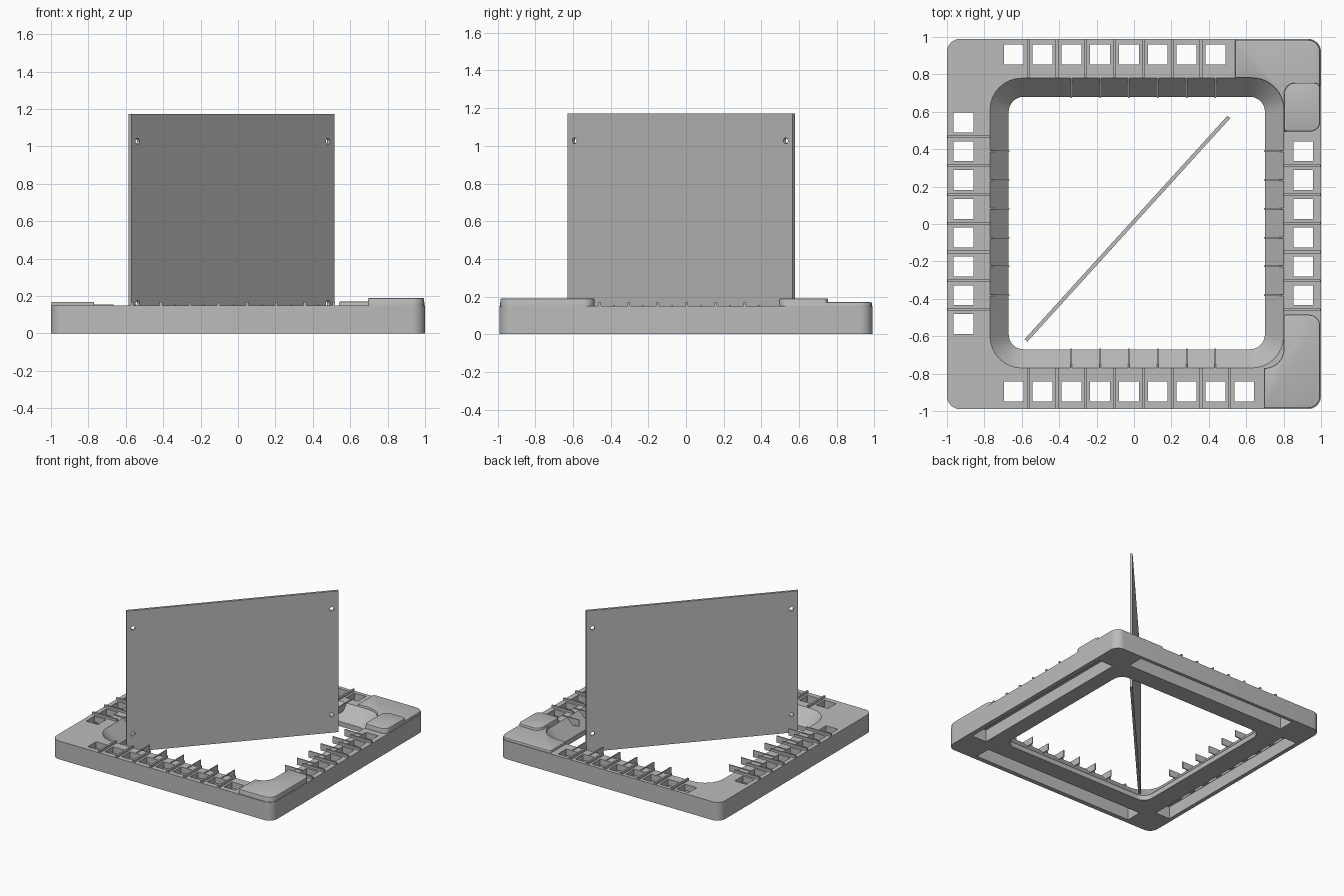
import bpy, bmesh, math
from mathutils import Vector, Matrix

if "Cube" in bpy.data.objects:
    bpy.data.objects.remove(bpy.data.objects["Cube"])

gray = bpy.data.materials.new("light gray")
gray.diffuse_color = (0.5, 0.5, 0.5, 1)
gray.use_nodes = True
gray.node_tree.nodes["Principled BSDF"].inputs["Base Color"].default_value = gray.diffuse_color


def fillet(corners, n=8):
    """Round each (x, y, radius) corner of an outline."""
    out = []
    for i, (x, y, r) in enumerate(corners):
        p = Vector((x, y))
        a = (Vector(corners[i - 1][:2]) - p).normalized()
        b = (Vector(corners[(i + 1) % len(corners)][:2]) - p).normalized()
        if r == 0:
            out.append(p)
            continue
        centre = p + (a + b) * r
        for k in range(n + 1):
            t = math.pi / 2 * k / n
            out.append(centre - b * r * math.cos(t) - a * r * math.sin(t))
    return out


def rect(x0, x1, y0, y1, r):
    return fillet([(x0, y0, r), (x1, y0, r), (x1, y1, r), (x0, y1, r)])


def finish(name, bm, smooth=True):
    bmesh.ops.recalc_face_normals(bm, faces=bm.faces)
    me = bpy.data.meshes.new(name)
    bm.to_mesh(me)
    bm.free()
    me.materials.append(gray)
    ob = bpy.data.objects.new(name, me)
    bpy.context.collection.objects.link(ob)
    bpy.ops.object.select_all(action='DESELECT')
    ob.select_set(True)
    bpy.context.view_layer.objects.active = ob
    if smooth:
        bpy.ops.object.shade_smooth_by_angle(angle=math.radians(30))
    return ob


def boxes(name, specs):
    """One object from boxes given as (x0, x1, y0, y1, z0, z1)."""
    bm = bmesh.new()
    for x0, x1, y0, y1, z0, z1 in specs:
        m = Matrix.Translation(((x0 + x1) / 2, (y0 + y1) / 2, (z0 + z1) / 2))
        bmesh.ops.create_cube(bm, size=1, matrix=m @ Matrix.Diagonal((x1 - x0, y1 - y0, z1 - z0, 1)))
    return finish(name, bm, False)


def cut(ob, cutter):
    mod = ob.modifiers.new("cut", 'BOOLEAN')
    mod.operation, mod.solver, mod.object = 'DIFFERENCE', 'EXACT', cutter
    bpy.ops.object.select_all(action='DESELECT')
    ob.select_set(True)
    bpy.context.view_layer.objects.active = ob
    bpy.ops.object.modifier_apply(modifier=mod.name)
    bpy.data.objects.remove(cutter)


def pad(name, corners, top):
    """Raised pad with a softened top edge."""
    bm = bmesh.new()
    pts = fillet(corners)
    low = [bm.verts.new((p.x, p.y, 0.14)) for p in pts]
    face = bm.faces.new(low)
    ext = bmesh.ops.extrude_face_region(bm, geom=[face])["geom"]
    bmesh.ops.translate(bm, vec=(0, 0, top - 0.14), verts=[g for g in ext if isinstance(g, bmesh.types.BMVert)])
    rim = [e for e in bm.edges if all(v.co.z > top - 1e-4 for v in e.verts)]
    bmesh.ops.bevel(bm, geom=rim, offset=0.008, segments=2, profile=0.5, affect='EDGES')
    finish(name, bm)


# Frame: closed ring profile with a sloping inner wall above a short lip
TOP = 0.15
bm = bmesh.new()
rings = []
for pts, z in ((rect(-1, 1, -0.99, 0.99, 0.07), 0),
               (rect(-1, 1, -0.99, 0.99, 0.07), TOP),
               (rect(-0.77, 0.8, -0.77, 0.78, 0.17), TOP),
               (rect(-0.67, 0.7, -0.67, 0.68, 0.08), 0.04),
               (rect(-0.67, 0.7, -0.67, 0.68, 0.08), 0)):
    rings.append([bm.verts.new((p.x, p.y, z)) for p in pts])
for a, b in zip(rings, rings[1:] + rings[:1]):
    for i in range(len(a)):
        j = (i + 1) % len(a)
        bm.faces.new((a[i], a[j], b[j], b[i]))
frame = finish("frame", bm)

# Long troughs in the underside
L = 0.74
cut(frame, boxes("trough_cutter", [
    (-L, L, -0.952, -0.82, -0.1, 0.1), (-L, L, 0.83, 0.962, -0.1, 0.1),
    (-0.967, -0.835, -L, L, -0.1, 0.1), (0.83, 0.962, -L, L, -0.1, 0.1)]))

# Square windows down into the troughs
STEP, W = 0.154, 0.053
xs = [-0.643 + STEP * i for i in range(9)]
ys = [-0.535 + STEP * i for i in range(8)]
centres = ([(x, -0.896) for x in xs] + [(x, 0.907) for x in xs[:8]]
           + [(-0.911, y) for y in ys] + [(0.905, y) for y in ys[1:7]])
cut(frame, boxes("window_cutter", [(x - W, x + W, y - W, y + W, 0.06, 0.3) for x, y in centres]))

# Divider ribs between windows
H, R, Z = STEP / 2, 0.007, 0.168
ribs = [(x + H - R, x + H + R, -0.988, -0.77, 0.13, Z) for x in xs[:8]]
ribs += [(x + H - R, x + H + R, 0.78, 0.988, 0.13, Z) for x in xs[:7]]
ribs += [(-0.998, -0.77, y + H - R, y + H + R, 0.13, Z) for y in ys[:7]]
ribs += [(0.8, 0.998, y + H - R, y + H + R, 0.13, Z) for y in ys[:6]]
boxes("divider_ribs", ribs)

# Thin fins from the windows over the inner slope
F = 0.004
fins = [(x - F, x + F, -0.843, -0.665, 0.1, 0.155) for x in xs[2:8]]
fins += [(x - F, x + F, 0.675, 0.854, 0.1, 0.155) for x in xs[2:8]]
fins += [(-0.858, -0.665, y - F, y + F, 0.1, 0.155) for y in ys[1:7]]
fins += [(0.695, 0.852, y - F, y + F, 0.1, 0.155) for y in ys[1:7]]
boxes("guide_fins", fins)

# Raised corner pads wrapping the inner corner
pad("front_corner_pad", [(0.695, -0.985, 0.01), (0.995, -0.985, 0.065), (0.995, -0.485, 0.06),
                         (0.8, -0.485, 0.01), (0.8, -0.77, 0.1), (0.695, -0.77, 0)], 0.19)
pad("back_corner_pad", [(0.54, 0.985, 0.01), (0.54, 0.78, 0.01), (0.8, 0.78, 0.17),
                        (0.8, 0.495, 0.01), (0.995, 0.495, 0.05), (0.995, 0.985, 0.065)], 0.17)
pad("upper_side_pad", [(0.802, 0.495, 0.02), (0.995, 0.495, 0.05),
                       (0.995, 0.755, 0.03), (0.802, 0.755, 0.06)], 0.19)

# Upright diagonal plate with four screw holes
Z0, Z1, HALF = 0.015, 1.172, 0.807
plate = boxes("upright_plate", [(-HALF, HALF, -0.01, 0.01, Z0, Z1)])
bm = bmesh.new()
for x in (-HALF + 0.05, HALF - 0.05):
    for z in (Z0 + 0.145, Z1 - 0.145):
        bmesh.ops.create_cone(bm, cap_ends=True, segments=20, radius1=0.016, radius2=0.016, depth=0.1,
                              matrix=Matrix.Translation((x, 0, z)) @ Matrix.Rotation(math.pi / 2, 4, 'X'))
cut(plate, finish("hole_cutter", bm, False))
plate.location = (-0.035, -0.025, 0)
plate.rotation_euler.z = math.atan2(1.195, 1.085)
